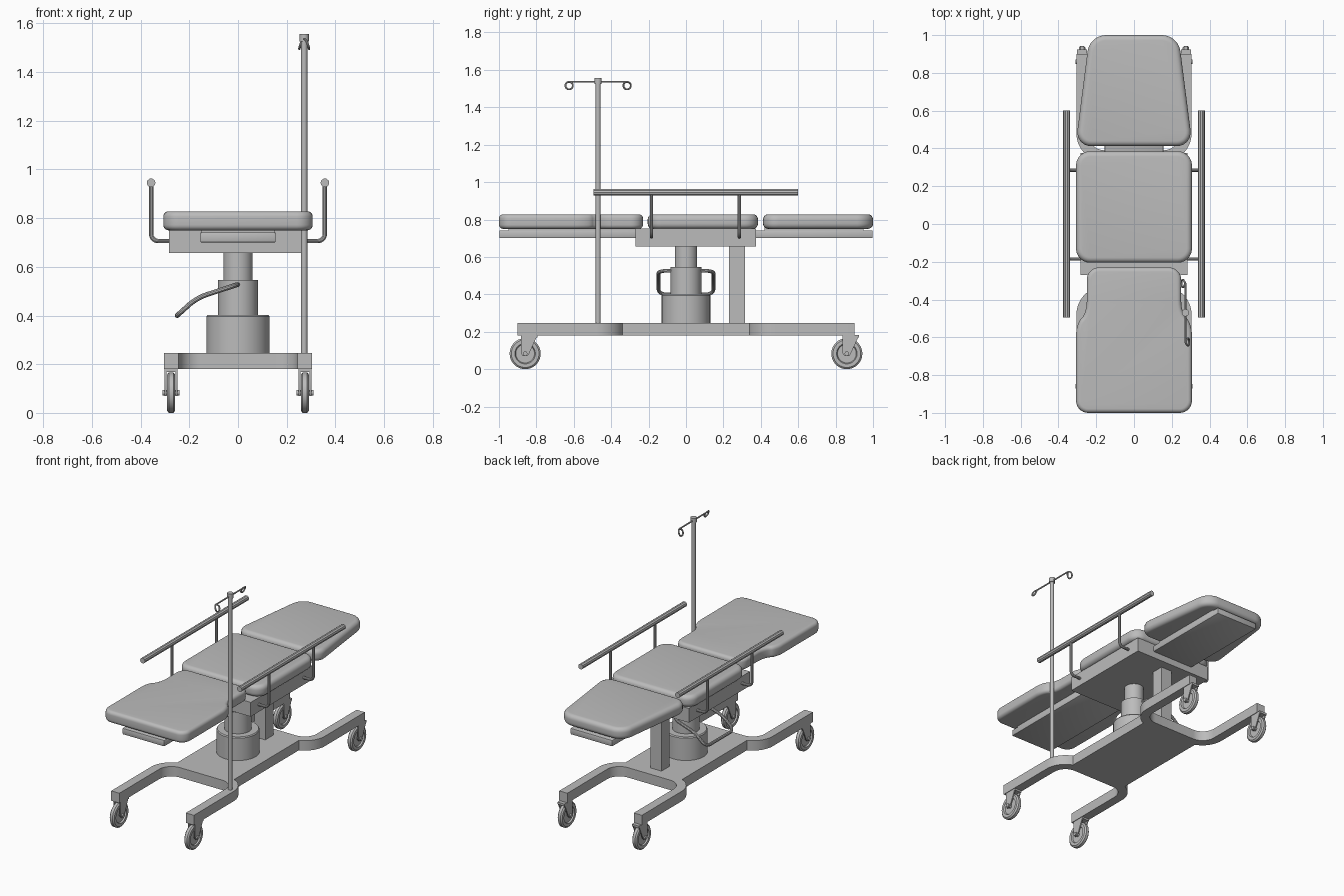
import bpy, bmesh, math
from mathutils import Vector

old = bpy.data.objects.get("Cube")
if old:
    bpy.data.objects.remove(old)

grey = bpy.data.materials.new("light_grey")
grey.use_nodes = True
COLOUR = (0.5, 0.5, 0.5, 1)
grey.diffuse_color = COLOUR
grey.node_tree.nodes["Principled BSDF"].inputs["Base Color"].default_value = COLOUR


def finish(obj, bevel=0, segments=4):
    if not obj.data.materials:
        obj.data.materials.append(grey)
    bpy.ops.object.select_all(action="DESELECT")
    obj.select_set(True)
    bpy.context.view_layer.objects.active = obj
    if bevel:
        mod = obj.modifiers.new("soft_edge", "BEVEL")
        mod.width, mod.segments = bevel, segments
        mod.limit_method, mod.angle_limit = "ANGLE", math.radians(50)
        bpy.ops.object.modifier_apply(modifier=mod.name)
    bpy.ops.object.shade_smooth_by_angle(angle=math.radians(35))
    return obj


def from_bmesh(name, bm, bevel=0, segments=4):
    bmesh.ops.recalc_face_normals(bm, faces=bm.faces)
    mesh = bpy.data.meshes.new(name)
    bm.to_mesh(mesh)
    bm.free()
    obj = bpy.data.objects.new(name, mesh)
    bpy.context.collection.objects.link(obj)
    return finish(obj, bevel, segments)


def prism(name, outline, direction, bevel=0, segments=4):
    """Extrude a closed 3D outline along a direction."""
    bm = bmesh.new()
    face = bm.faces.new([bm.verts.new(p) for p in outline])
    new = bmesh.ops.extrude_face_region(bm, geom=[face])["geom"]
    bmesh.ops.translate(bm, vec=direction,
                        verts=[v for v in new if isinstance(v, bmesh.types.BMVert)])
    return from_bmesh(name, bm, bevel, segments)


def box(name, x, y, z, bevel=0):
    outline = [(x[0], y[0], z[0]), (x[1], y[0], z[0]), (x[1], y[1], z[0]), (x[0], y[1], z[0])]
    return prism(name, outline, (0, 0, z[1] - z[0]), bevel, 2)


def lathe(name, profile, centre=(0, 0, 0), axis="Z", steps=40):
    """Spin (radius, along) pairs round an axis."""
    bm = bmesh.new()
    spin = Vector((0, 0, 1)) if axis == "Z" else Vector((1, 0, 0))
    side = Vector((0, 1, 0))
    verts = [bm.verts.new(side * r + spin * a) for r, a in profile]
    edges = [bm.edges.new(pair) for pair in zip(verts, verts[1:])]
    bmesh.ops.spin(bm, geom=verts + edges, axis=spin, cent=(0, 0, 0),
                   angle=math.tau, steps=steps)
    bmesh.ops.remove_doubles(bm, verts=bm.verts, dist=1e-5)
    bmesh.ops.translate(bm, verts=bm.verts, vec=centre)
    return from_bmesh(name, bm)


def rod(name, radius, low, high, centre=(0, 0, 0), axis="Z"):
    return lathe(name, [(0, low), (radius, low), (radius, high), (0, high)], centre, axis)


def rounded(points, cut, closed=True, steps=7):
    """Replace corners by smooth arcs starting `cut` away from them."""
    pts = [Vector(p) for p in points]
    out = []
    for i, p in enumerate(pts):
        if not closed and i in (0, len(pts) - 1):
            out.append(p)
            continue
        ends = []
        for q in (pts[i - 1], pts[(i + 1) % len(pts)]):
            ends.append(p + (q - p).normalized() * min(cut, (q - p).length * 0.48))
        a, b = ends
        k = 0.55
        c, d = a.lerp(p, k), b.lerp(p, k)
        for s in range(steps + 1):
            t = s / steps
            u = 1 - t
            out.append(a * u**3 + c * 3 * u * u * t + d * 3 * u * t * t + b * t**3)
    return out


def tube(name, points, radius, closed=False):
    curve = bpy.data.curves.new(name, "CURVE")
    curve.dimensions = "3D"
    curve.bevel_depth, curve.bevel_resolution = radius, 3
    curve.use_fill_caps = True
    spline = curve.splines.new("POLY")
    spline.points.add(len(points) - 1)
    for point, p in zip(spline.points, points):
        point.co = (*p, 1)
    spline.use_cyclic_u = closed
    obj = bpy.data.objects.new(name, curve)
    bpy.context.collection.objects.link(obj)
    bpy.ops.object.select_all(action="DESELECT")
    obj.select_set(True)
    bpy.context.view_layer.objects.active = obj
    bpy.ops.object.convert(target="MESH")
    return finish(bpy.context.view_layer.objects.active)


def cushion(name, right_side, corner):
    """Padded slab from its +x outline, mirrored."""
    left_side = [(-x, y) for x, y in reversed(right_side)]
    outline = rounded([(x, y, 0.75) for x, y in right_side + left_side], corner)
    return prism(name, outline, (0, 0, 0.078), 0.028, 5)


# Base: plate with four arms that curve out into straight legs
def arc(radius, start, end, steps=12):
    for s in range(steps + 1):
        a = math.radians(start + (end - start) * s / steps)
        yield (0.155 + radius * math.cos(a), 0.48 + radius * math.sin(a))


quarter = [*arc(0.15, -68.5, 0), (0.305, 0.9), (0.245, 0.9), *arc(0.09, 0, -90)]
half = quarter + [(-x, y) for x, y in reversed(quarter)]
base = half + [(-x, -y) for x, y in half]
prism("base_frame", [(x, y, 0.18) for x, y in base], (0, 0, 0.066))

# Casters
tyre = [(0, -0.008), (0.05, -0.008), (0.055, -0.017), (0.074, -0.017), (0.083, -0.009),
        (0.083, 0.009), (0.074, 0.017), (0.055, 0.017), (0.05, 0.008), (0, 0.008)]
for sx, side in ((1, "left"), (-1, "right")):
    for sy, end in ((1, "back"), (-1, "front")):
        x, y = 0.275 * sx, 0.86 * sy
        tag = f"{end}_{side}"
        lathe(f"wheel_{tag}", tyre, (x, y, 0.083), "X")
        rod(f"axle_{tag}", 0.012, -0.035, 0.035, (x, y, 0.083), "X")
        for s in (-1, 1):
            plate = [(x + s * 0.019, y + dy, z) for dy, z in
                     ((-0.022, 0.18), (0.065, 0.18), (0.022, 0.085), (0.012, 0.07),
                      (-0.012, 0.07), (-0.022, 0.085))]
            prism(f"fork_{tag}", plate, (s * 0.007, 0, 0))
        box(f"fork_top_{tag}", (x - 0.026, x + 0.026), (y - 0.022, y + 0.065), (0.168, 0.182))

# Lifting column and support post
lathe("column_drum", [(0, 0.24), (0.13, 0.24), (0.13, 0.395), (0.125, 0.402), (0, 0.402)])
rod("column_sleeve", 0.082, 0.4, 0.545)
rod("column_piston", 0.06, 0.54, 0.67)
box("support_post", (-0.04, 0.04), (0.23, 0.315), (0.24, 0.67))

# Foot pump loop
pump = [(0, 0.06, 0.527), (-0.01, 0.147, 0.525), (-0.17, 0.147, 0.472), (-0.25, 0.147, 0.4)]
pump += [(x, -y, z) for x, y, z in reversed(pump)]
tube("pump_loop", rounded(pump, 0.04, closed=False), 0.01)

# Bed frame and section supports
box("seat_frame", (-0.283, 0.283), (-0.27, 0.375), (0.657, 0.752))
box("leg_support", (-0.155, 0.155), (-0.998, -0.26), (0.7, 0.742), 0.006)
box("back_support", (-0.155, 0.155), (0.37, 0.998), (0.7, 0.742), 0.006)
box("leg_support_pad", (-0.15, 0.15), (-0.95, -0.27), (0.74, 0.76))
box("back_support_pad", (-0.15, 0.15), (0.42, 0.95), (0.74, 0.76))

# Cushions
cushion("seat_cushion", [(0.307, -0.205), (0.307, 0.385)], 0.075)
cushion("back_cushion", [(0.31, 0.412), (0.235, 1.0)], 0.085)
cushion("leg_cushion", [(0.307, -1.0), (0.307, -0.525), (0.25, -0.475), (0.25, -0.23)], 0.065)

# Side rails
for sx, side in ((1, "left"), (-1, "right")):
    x = 0.357 * sx
    tube(f"rail_{side}", [(x, -0.495, 0.945), (x, 0.6, 0.945)], 0.018)
    for y in (-0.185, 0.285):
        path = [(x, y, 0.94), (x, y, 0.706), (0.275 * sx, y, 0.706)]
        tube(f"rail_post_{side}", rounded(path, 0.03, closed=False), 0.009)

# Drip pole with a cross bar and curled hooks
PX, PY = 0.272, -0.47
rod("drip_pole", 0.013, 0.2, 1.535, (PX, PY, 0))
rod("drip_pole_cap", 0.019, 1.525, 1.556, (PX, PY, 0))
for s in (-1, 1):
    curl = [(PX, PY, 1.536)]
    for i in range(25):
        a = math.radians(90 - 15 * i)
        curl.append((PX - 0.02 * s * math.sin(math.pi * i / 24),
                     PY + s * (0.155 + 0.02 * math.cos(a)), 1.516 + 0.02 * math.sin(a)))
    tube("drip_hook", curl, 0.005)
